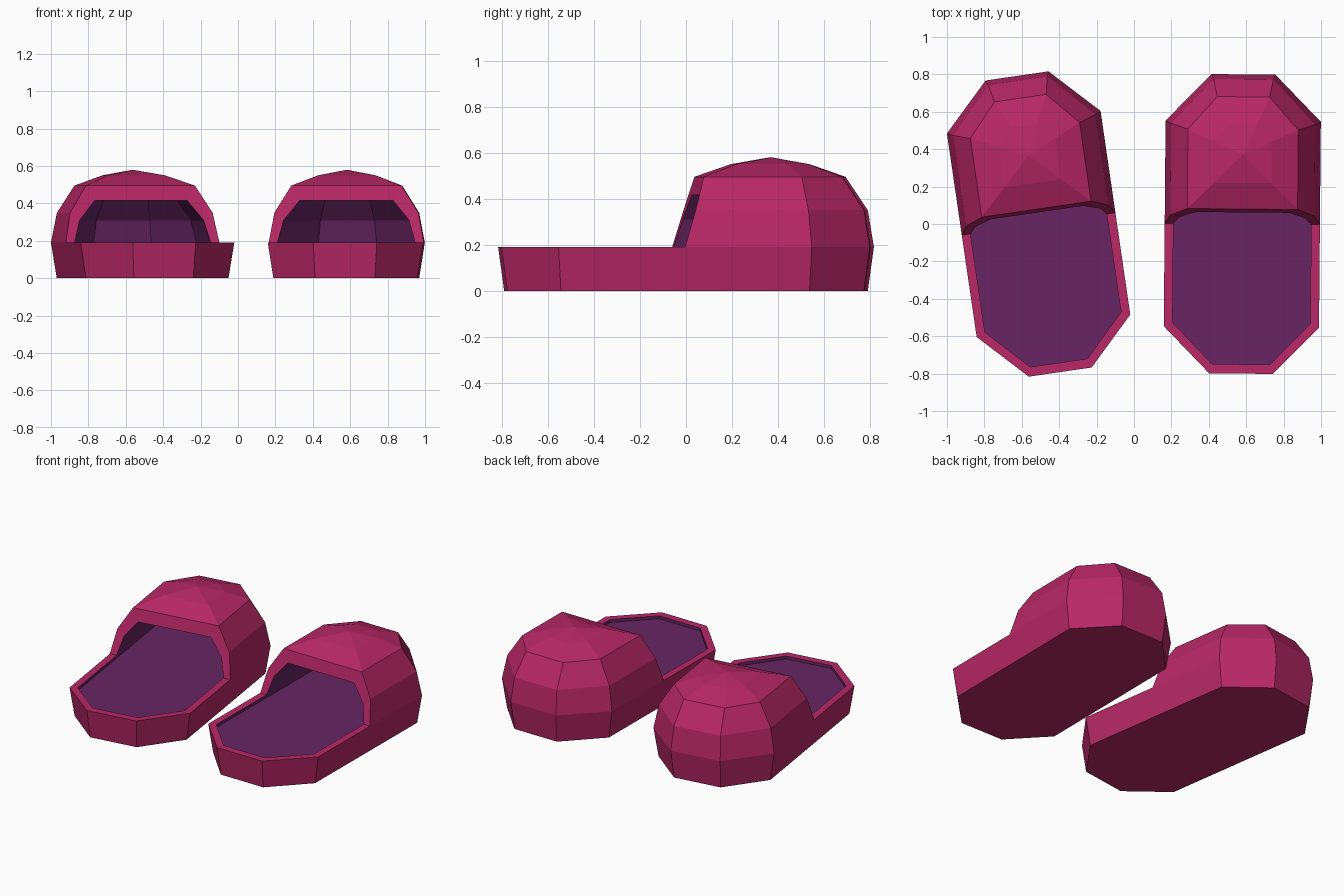
import bpy, bmesh, math

if "Cube" in bpy.data.objects:
    bpy.data.objects.remove(bpy.data.objects["Cube"])


def material(name, rgb):
    m = bpy.data.materials.new(name)
    m.diffuse_color = (*rgb, 1)
    m.use_nodes = True
    m.node_tree.nodes["Principled BSDF"].inputs["Base Color"].default_value = m.diffuse_color
    return m


PINK = material("raspberry fabric", (0.48, 0.021, 0.13))
PURPLE = material("plum lining", (0.135, 0.019, 0.122))

APEX_Y = 0.37


def arch(w, y1, t, y2, yf):
    """Six points round the toe, open at the front edge yf."""
    return [(w, yf), (w, y1), (t, y2), (-t, y2), (-w, y1), (-w, yf)]


def outline(w, y1, t, y2):
    """Full long octagon with extra points at y = 0."""
    return arch(w, y1, t, y2, 0) + [(-w, -y1), (-t, -y2), (t, -y2), (w, -y1)]


def slipper(name, x, angle):
    bm = bmesh.new()

    def ring(points, z):
        return [bm.verts.new((px, py, z)) for px, py in points]

    def face(verts, mat):
        bm.faces.new(verts).material_index = mat

    def bridge(a, b, mat, closed=True):
        n = len(a)
        for i in range(n if closed else n - 1):
            j = (i + 1) % n
            face((a[i], a[j], b[j], b[i]), mat)

    # sole walls and recessed insole
    bottom = ring(outline(0.385, 0.54, 0.16, 0.775), 0)
    rim = ring(outline(0.415, 0.55, 0.17, 0.80), 0.19)
    lip = ring(outline(0.368, 0.53, 0.155, 0.75), 0.19)
    insole = ring(outline(0.368, 0.53, 0.155, 0.75), 0.17)
    face(bottom[::-1], 0)
    bridge(bottom, rim, 0)
    bridge(lip, insole, 1)
    face(insole, 1)

    # flat lip round the open heel end
    heel = [5, 6, 7, 8, 9, 0]
    bridge([rim[i] for i in heel], [lip[i] for i in heel], 0, False)

    # domed upper, outside
    outer = [rim[:6],
             ring(arch(0.385, 0.535, 0.16, 0.775, 0.045), 0.35),
             ring(arch(0.295, 0.505, 0.14, 0.68, 0.08), 0.495)]
    for a, b in zip(outer, outer[1:]):
        bridge(a, b, 0, False)
    crown = ring([(v.co.x * 0.52, APEX_Y + (v.co.y - APEX_Y) * 0.52)
                  for v in outer[2]], 0.55)
    bridge(outer[2], crown, 0)
    apex = bm.verts.new((0, APEX_Y, 0.58))
    for i in range(6):
        face((crown[i], crown[(i + 1) % 6], apex), 0)

    # lining of the upper
    inner = [lip[:6],
             ring(arch(0.335, 0.51, 0.145, 0.72, 0.035), 0.31),
             ring(arch(0.25, 0.47, 0.12, 0.63, 0.062), 0.415)]
    for a, b in zip(inner, inner[1:]):
        bridge(a, b, 1, False)
    face(inner[2], 1)

    # front edge of the opening
    out_edge = [r[0] for r in outer] + [r[5] for r in outer[::-1]]
    in_edge = [r[0] for r in inner] + [r[5] for r in inner[::-1]]
    bridge(out_edge, in_edge, 0, False)

    bmesh.ops.recalc_face_normals(bm, faces=bm.faces)
    mesh = bpy.data.meshes.new(name)
    bm.to_mesh(mesh)
    bm.free()
    mesh.materials.append(PINK)
    mesh.materials.append(PURPLE)
    ob = bpy.data.objects.new(name, mesh)
    bpy.context.collection.objects.link(ob)
    ob.location.x = x
    ob.rotation_euler.z = math.radians(angle)


slipper("left_slipper", -0.51, 8.3)
slipper("right_slipper", 0.579, -0.5)
